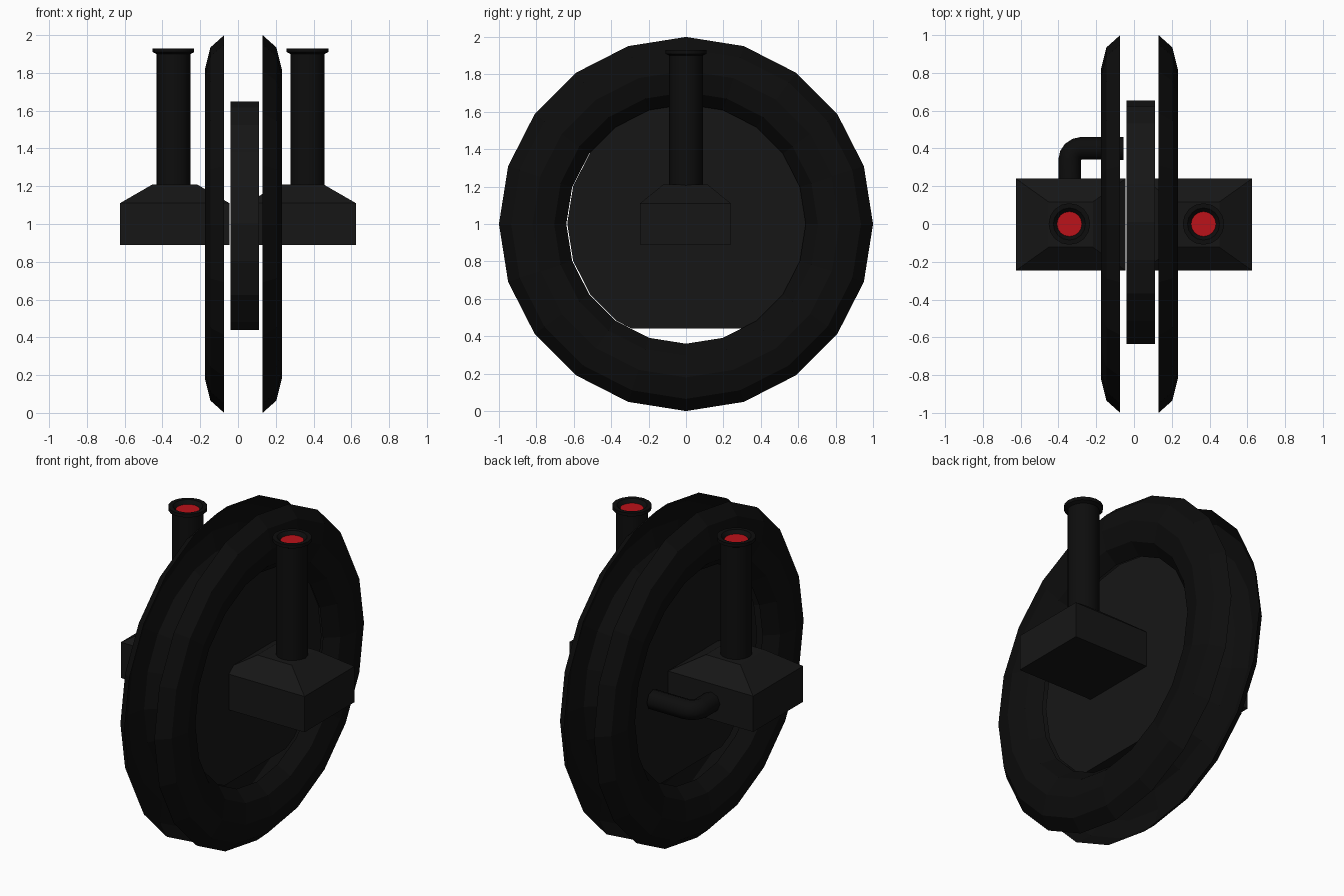
import bpy, bmesh
from math import sin, cos, pi, radians
from mathutils import Vector, Matrix

if "Cube" in bpy.data.objects:
    bpy.data.objects.remove(bpy.data.objects["Cube"])


def material(name, rgb):
    m = bpy.data.materials.new(name)
    m.diffuse_color = (*rgb, 1)
    m.use_nodes = True
    m.node_tree.nodes["Principled BSDF"].inputs["Base Color"].default_value = m.diffuse_color
    return m


BODY = material("dark_metal", (0.008, 0.008, 0.008))
BLACK = material("black_rubber", (0.004, 0.004, 0.004))
RED = material("red_glow", (0.5, 0.006, 0.01))


def finish(name, bm, mat, smooth=False):
    bmesh.ops.recalc_face_normals(bm, faces=bm.faces)
    me = bpy.data.meshes.new(name)
    bm.to_mesh(me)
    bm.free()
    ob = bpy.data.objects.new(name, me)
    bpy.context.collection.objects.link(ob)
    me.materials.append(mat)
    if smooth:
        bpy.ops.object.select_all(action='DESELECT')
        ob.select_set(True)
        bpy.context.view_layer.objects.active = ob
        bpy.ops.object.shade_smooth_by_angle(angle=radians(35))
    return ob


def lathe(profile, sides, centre, axis_x=False):
    """Revolve (radius, height) points around z, or around x."""
    bm = bmesh.new()
    rings = []
    for i in range(sides):
        a = 2 * pi * i / sides
        ring = []
        for r, h in profile:
            p = (h, r * sin(a), r * cos(a)) if axis_x else (r * cos(a), r * sin(a), h)
            ring.append(bm.verts.new(Vector(p) + Vector(centre)))
        rings.append(ring)
    for i in range(sides):
        a, b = rings[i], rings[(i + 1) % sides]
        for j in range(len(profile) - 1):
            bm.faces.new((a[j], b[j], b[j + 1], a[j + 1]))
    return bm


# Tyre: two open half shells with a gap between them
shell = [(1.0, 0), (0.935, 0.073), (0.82, 0.102), (0.705, 0.073), (0.64, 0)]
for name, x, s in (("left_tyre_shell", -0.073, -1), ("right_tyre_shell", 0.13, 1)):
    bm = lathe([(r, s * h) for r, h in shell], 20, (x, 0, 1), axis_x=True)
    finish(name, bm, BLACK)

# Central wheel disc with a flat bottom
bm = bmesh.new()
bmesh.ops.create_cone(bm, cap_ends=True, segments=20, radius1=0.645, radius2=0.645, depth=0.15,
                      matrix=Matrix.Translation((0.035, 0.01, 1.003)) @ Matrix.Rotation(pi / 2, 4, 'Y'))
bmesh.ops.bisect_plane(bm, geom=bm.verts[:] + bm.edges[:] + bm.faces[:], plane_co=(0, 0, 0.44),
                       plane_no=(0, 0, -1), clear_outer=True)
bmesh.ops.holes_fill(bm, edges=[e for e in bm.edges if e.is_boundary])
finish("wheel_disc", bm, BODY)


# Side housings: box with a sloped roof
def housing(name, s):
    bm = bmesh.new()
    rings = []
    for hx, hy, z in ((0.29, 0.243, 0.89), (0.29, 0.243, 1.11), (0.117, 0.12, 1.21)):
        rings.append([bm.verts.new((s * 0.335 + i * hx, -0.003 + j * hy, z))
                      for i, j in ((-1, -1), (1, -1), (1, 1), (-1, 1))])
    for a, b in zip(rings, rings[1:]):
        for i in range(4):
            k = (i + 1) % 4
            bm.faces.new((a[i], a[k], b[k], b[i]))
    bm.faces.new(rings[0])
    bm.faces.new(rings[-1])
    finish(name, bm, BODY)


# Chimneys with a flared rim and a red glowing core
chimney = [(0.09, 1.2), (0.09, 1.9), (0.11, 1.91), (0.11, 1.93), (0.085, 1.93), (0.066, 1.91)]
for side, s, x in (("left", -1, -0.342), ("right", 1, 0.368)):
    housing(side + "_housing", s)
    finish(side + "_chimney", lathe(chimney, 16, (x, 0, 0)), BLACK, smooth=True)
    bm = bmesh.new()
    bmesh.ops.create_circle(bm, cap_ends=True, segments=16, radius=0.066,
                            matrix=Matrix.Translation((x, 0, 1.91)))
    finish(side + "_glow", bm, RED)

# Elbow pipe from the back of the left housing into the wheel
path = [(-0.34, 0.22)]
path += [(-0.28 - 0.06 * cos(a), 0.34 + 0.06 * sin(a)) for a in (i * pi / 8 for i in range(5))]
path += [(-0.055, 0.40)]
cu = bpy.data.curves.new("elbow_pipe", 'CURVE')
cu.dimensions = '3D'
cu.bevel_depth = 0.06
cu.bevel_resolution = 2
cu.use_fill_caps = True
sp = cu.splines.new('POLY')
sp.points.add(len(path) - 1)
for pt, (x, y) in zip(sp.points, path):
    pt.co = (x, y, 1.0, 1)
cu.materials.append(BLACK)
bpy.context.collection.objects.link(bpy.data.objects.new("elbow_pipe", cu))
